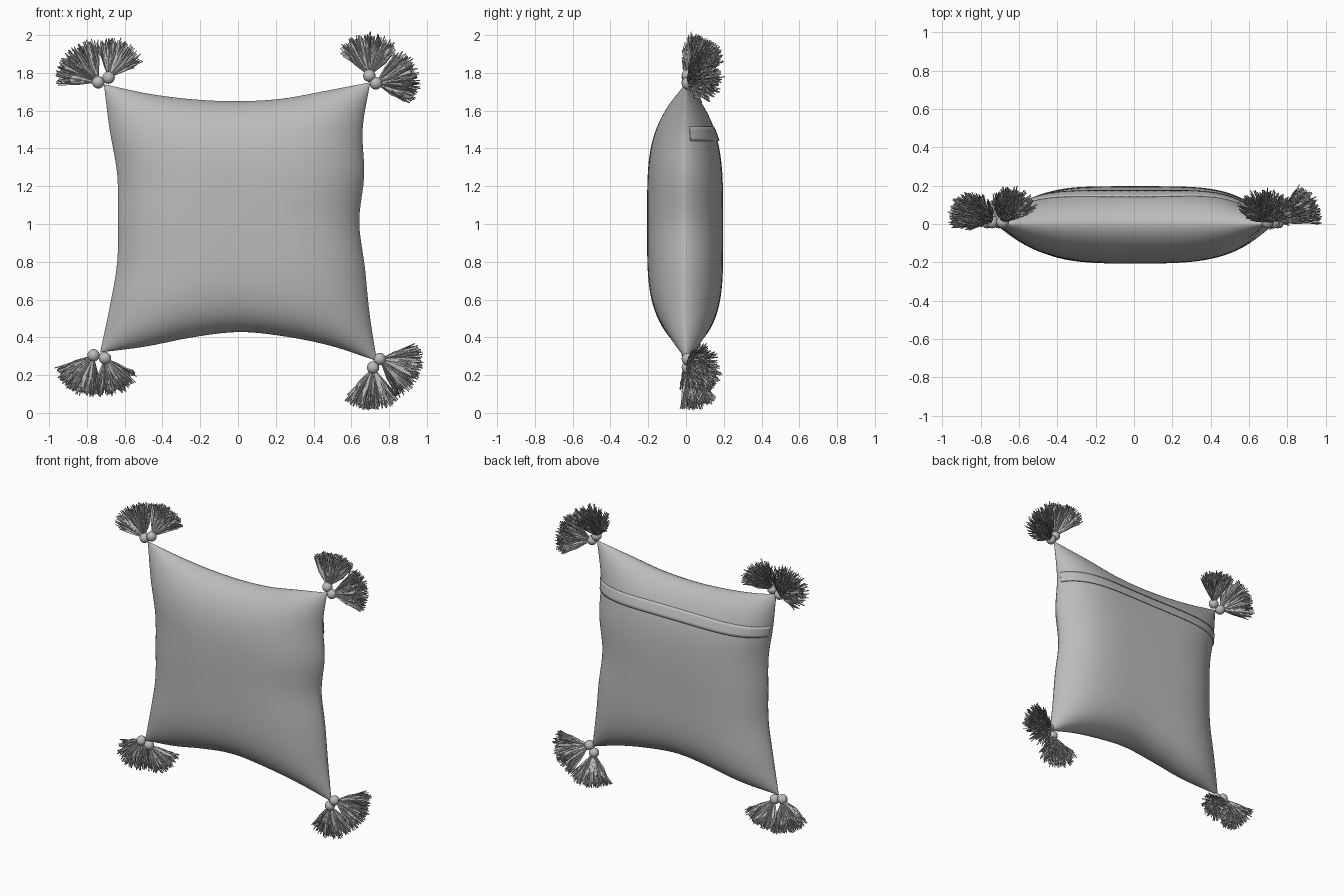
import bpy, bmesh, math, random
from mathutils import Vector

random.seed(4)
if "Cube" in bpy.data.objects:
    bpy.data.objects.remove(bpy.data.objects["Cube"])

grey = bpy.data.materials.new("plain grey cloth")
grey.use_nodes = True
COLOUR = (0.5, 0.5, 0.5, 1)
grey.diffuse_color = COLOUR
grey.node_tree.nodes["Principled BSDF"].inputs["Base Color"].default_value = COLOUR


def make_object(name, bm, smooth=True):
    mesh = bpy.data.meshes.new(name)
    bm.to_mesh(mesh)
    bm.free()
    for face in mesh.polygons:
        face.use_smooth = smooth
    mesh.materials.append(grey)
    obj = bpy.data.objects.new(name, mesh)
    bpy.context.collection.objects.link(obj)
    return obj


# Cushion outline: seam positions at even steps along each side
TOP = [1.74, 1.69, 1.66, 1.65, 1.663, 1.705, 1.75]
BOTTOM = [0.32, 0.352, 0.40, 0.428, 0.405, 0.355, 0.275]
LEFT = [-0.73, -0.68, -0.64, -0.636, -0.64, -0.68, -0.71]
RIGHT = [0.735, 0.697, 0.672, 0.642, 0.668, 0.66, 0.70]


def spline(values, t):
    """Smooth curve through evenly spaced values."""
    s = t * (len(values) - 1)
    i = min(int(s), len(values) - 2)
    f = s - i
    b, c = values[i], values[i + 1]
    a = values[i - 1] if i else 2 * b - c
    d = values[i + 2] if i + 2 < len(values) else 2 * c - b
    return b + f / 2 * (c - a + f * (2*a - 5*b + 4*c - d + f * (3*(b - c) + d - a)))


def lerp(a, b, t):
    return a + (b - a) * t


def cushion_point(u, v, side):
    """Point on the puffed cloth, fullest below the middle; side is -1 in front, 1 behind."""
    x = lerp(spline(LEFT, v), spline(RIGHT, v), u)
    z = lerp(spline(BOTTOM, u), spline(TOP, u), v)
    depth, sag, square = (0.206, 0.92, 3.4) if side < 0 else (0.197, 0.86, 4.3)
    p, q = abs(2 * u - 1), abs(2 * v**sag - 1)
    puff = max(0, 1 - p**square)**0.68 * max(0, 1 - q**4)**0.6
    return Vector((x, side * depth * puff, z))


def sheet(bm, columns, rows, point):
    grid = [[bm.verts.new(point(i / columns, j / rows)) for i in range(columns + 1)]
            for j in range(rows + 1)]
    for j in range(rows):
        for i in range(columns):
            bm.faces.new((grid[j][i], grid[j][i + 1], grid[j + 1][i + 1], grid[j + 1][i]))


def ease(t):
    return (1 - math.cos(math.pi * t)) / 2


# Cushion: two puffed panels welded at the seam
bm = bmesh.new()
for side in (-1, 1):
    sheet(bm, 48, 48, lambda u, v: cushion_point(ease(u), ease(v), side))
bmesh.ops.remove_doubles(bm, verts=bm.verts, dist=0.0002)
bmesh.ops.recalc_face_normals(bm, faces=bm.faces)
make_object("cushion", bm)

# Closure flap: a thin strip lying across the back panel, lifted at its lower lip
FLAP_LOW, FLAP_HIGH = 1.44, 1.515


def flap_point(u, t):
    u = lerp(0.004, 0.996, ease(u))
    target = lerp(FLAP_LOW, FLAP_HIGH, t)
    v = 0.8
    for _ in range(6):
        v += (target - cushion_point(u, v, 1).z) / 1.3
    point = cushion_point(u, v, 1)
    point.y += lerp(0.006, 0.001, t)
    return point


bm = bmesh.new()
sheet(bm, 48, 4, flap_point)
bmesh.ops.recalc_face_normals(bm, faces=bm.faces)
flap = make_object("closure_flap", bm)
thick = flap.modifiers.new("cloth thickness", "SOLIDIFY")
thick.thickness = 0.007
thick.offset = 0
bpy.context.view_layer.objects.active = flap
flap.select_set(True)
bpy.ops.object.shade_smooth_by_angle()


# Tassels: a bead with a rounded fan of fine bent strands
def add_strand(bm, points, width):
    rings = []
    axis = (points[-1] - points[0]).normalized()
    a = axis.orthogonal().normalized()
    b = axis.cross(a)
    turn = random.uniform(0, math.tau)
    for p, w in zip(points, (0.6, 1, 0.7)):
        rings.append([bm.verts.new(p + width * w * (a * math.cos(turn + k * math.tau / 3)
                                                    + b * math.sin(turn + k * math.tau / 3)))
                      for k in range(3)])
    for low, high in zip(rings, rings[1:]):
        for k in range(3):
            n = (k + 1) % 3
            bm.faces.new((low[k], low[n], high[n], high[k]))
    bm.faces.new(rings[-1])


def add_tassel(name, x, z, angle, spread, lean_centre, reach):
    centre = Vector((x, 0.01, z))
    bm = bmesh.new()
    bmesh.ops.create_uvsphere(bm, u_segments=16, v_segments=10, radius=0.033)
    bmesh.ops.translate(bm, verts=bm.verts, vec=centre)
    make_object(name + "_bead", bm)

    bm = bmesh.new()
    for _ in range(380):
        around, out = random.uniform(0, math.tau), math.sqrt(random.random())
        turn = math.radians(angle + spread * out * math.cos(around))
        lean = math.radians(lean_centre + 27 * out * math.sin(around))
        way = Vector((math.cos(turn) * math.cos(lean), math.sin(lean),
                      math.sin(turn) * math.cos(lean)))
        length = reach * random.uniform(0.8, 1)
        jitter = Vector([random.uniform(-1, 1) for _ in range(3)])
        add_strand(bm, [centre + way * 0.02,
                        centre + way * length * 0.55 + jitter * 0.007,
                        centre + way * length - jitter * 0.006], 0.0046)
    make_object(name + "_fringe", bm, smooth=False)


for name, x, z, angle, spread, lean, reach in (
        ("right_top_outer_tassel", -0.74, 1.75, 137, 50, 18, 0.235),
        ("right_top_inner_tassel", -0.685, 1.775, 66, 44, 34, 0.22),
        ("left_top_inner_tassel", 0.695, 1.785, 92, 50, 27, 0.23),
        ("left_top_outer_tassel", 0.73, 1.745, 12, 46, 27, 0.24),
        ("right_bottom_outer_tassel", -0.765, 0.305, 239, 42, 15, 0.225),
        ("right_bottom_inner_tassel", -0.705, 0.29, 293, 42, 28, 0.21),
        ("left_bottom_outer_tassel", 0.75, 0.285, -21, 45, 24, 0.235),
        ("left_bottom_inner_tassel", 0.715, 0.24, 268, 43, 16, 0.23)):
    add_tassel(name, x, z, angle, spread, lean, reach)
